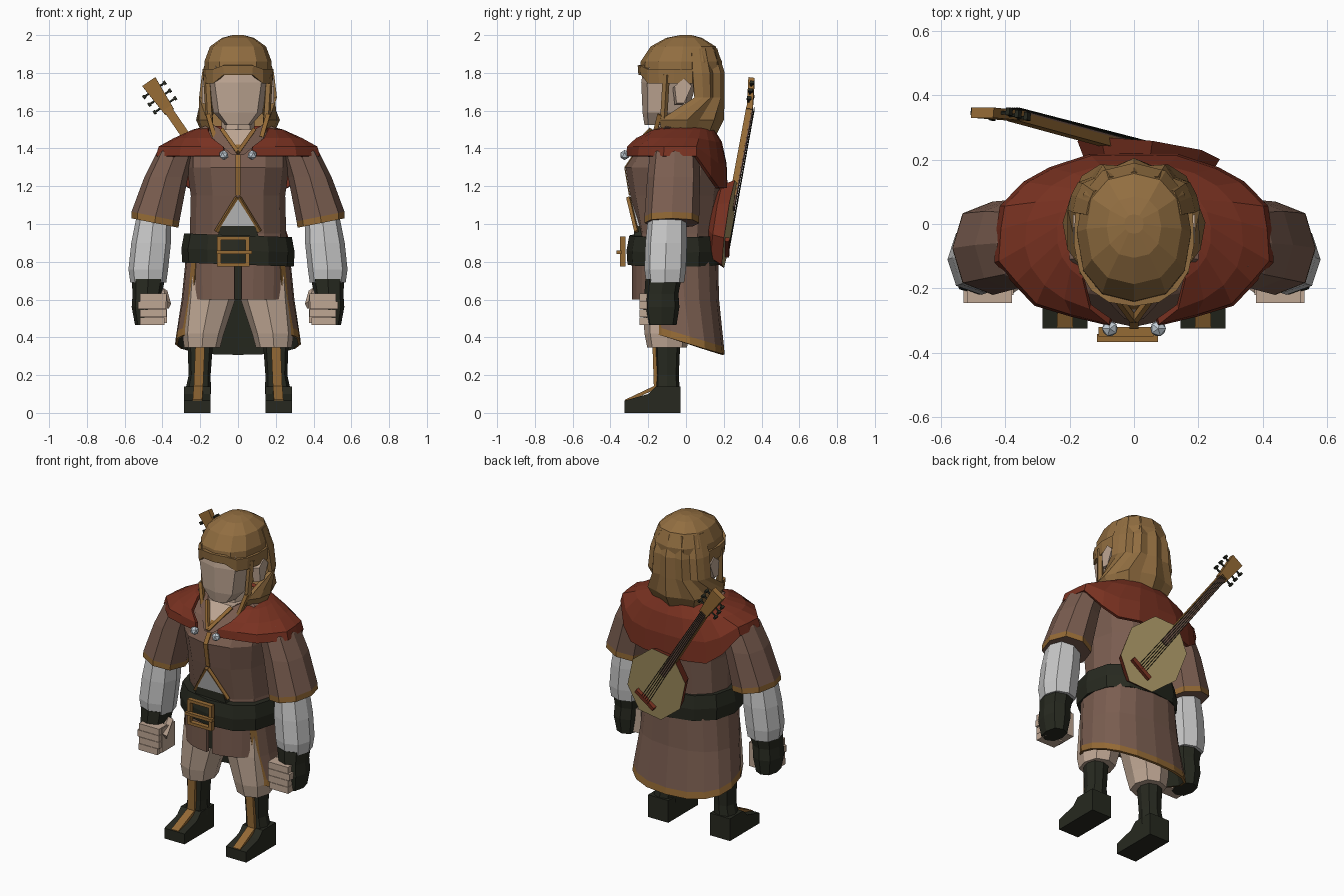
import bpy, bmesh
from math import sin, cos, radians, copysign
from mathutils import Vector, Matrix

if "Cube" in bpy.data.objects:
    bpy.data.objects.remove(bpy.data.objects["Cube"])


def mat(name, *c):
    m = bpy.data.materials.new(name)
    m.diffuse_color = (*c, 1)
    m.use_nodes = True
    m.node_tree.nodes["Principled BSDF"].inputs["Base Color"].default_value = m.diffuse_color
    return m


COAT = mat("coat brown", .195, .110, .080)
HAIR = mat("hair brown", .285, .155, .052)
TRIM = mat("trim tan", .300, .145, .036)
RED = mat("cape red", .190, .031, .015)
DARK = mat("dark leather", .020, .022, .014)
WHITE = mat("shirt white", .58, .58, .58)
SKIN = mat("skin beige", .52, .385, .295)
CREAM = mat("lute cream", .43, .33, .14)
SILVER = mat("silver", .55, .62, .68)


def finish(name, bm, mats, mirror=False, thick=0):
    me = bpy.data.meshes.new(name)
    bm.to_mesh(me)
    bm.free()
    for m in mats:
        me.materials.append(m)
    ob = bpy.data.objects.new(name, me)
    bpy.context.collection.objects.link(ob)
    if thick:
        s = ob.modifiers.new("thickness", 'SOLIDIFY')
        s.thickness, s.offset, s.material_offset = thick, -1, len(mats) - 1
    if mirror:
        ob.modifiers.new("mirror", 'MIRROR')
    return ob


def loft(name, rings, mats, angles=12, rule=None, sq=1, warp=None, mirror=False, thick=0):
    """Rings (cx, cy, z, rx, ry) bottom to top; angle 0 is the front. A list of angles is left open."""
    bm = bmesh.new()
    closed = isinstance(angles, int)
    grid = []
    for i, (cx, cy, z, rx, ry) in enumerate(rings):
        ang = [360 * k / angles for k in range(angles)] if closed else (angles(i) if callable(angles) else angles)
        row = []
        for j, a in enumerate(ang):
            s, c = sin(radians(a)), -cos(radians(a))
            p = Vector((cx + rx * copysign(abs(s) ** sq, s), cy + ry * copysign(abs(c) ** sq, c), z))
            if warp:
                warp(p, i, j)
            row.append(bm.verts.new(p))
        grid.append(row)
    n = len(grid[0])
    for i in range(len(grid) - 1):
        for j in range(n if closed else n - 1):
            k = (j + 1) % n
            f = bm.faces.new((grid[i][j], grid[i][k], grid[i + 1][k], grid[i + 1][j]))
            if rule:
                f.material_index = rule(i, j)
    if closed:
        bm.faces.new(grid[0][::-1])
        f = bm.faces.new(grid[-1])
        if rule:
            f.material_index = rule(len(grid), 0)
    return finish(name, bm, mats, mirror, thick)


def box(name, c, size, m, rot=None, mirror=False):
    bm = bmesh.new()
    bmesh.ops.create_cube(bm, size=1, matrix=Matrix.Translation(c) @ (rot or Matrix()) @ Matrix.Diagonal((*size, 1)))
    return finish(name, bm, [m], mirror)


def tube(name, a, b, r, m, n=4, mirror=False):
    a, b = Vector(a), Vector(b)
    bm = bmesh.new()
    q = (b - a).to_track_quat('Z', 'Y').to_matrix().to_4x4()
    bmesh.ops.create_cone(bm, cap_ends=True, segments=n, radius1=r, radius2=r, depth=(b - a).length,
                          matrix=Matrix.Translation((a + b) / 2) @ q)
    return finish(name, bm, [m], mirror)


def slab(name, pts, d, m, mirror=False):
    """Polygon extruded by the vector d."""
    bm = bmesh.new()
    f = bm.faces.new([bm.verts.new(p) for p in pts])
    r = bmesh.ops.extrude_face_region(bm, geom=[f])
    bmesh.ops.translate(bm, verts=[v for v in r['geom'] if isinstance(v, bmesh.types.BMVert)], vec=d)
    bmesh.ops.recalc_face_normals(bm, faces=bm.faces)
    return finish(name, bm, [m], mirror)


def span(a, b, n):
    return [a + (b - a) * k / n for k in range(n + 1)]


# boots with a tan stripe down the front
foot = [(-.325, 0), (-.325, .065), (-.2, .1), (-.16, .14), (-.03, .14), (-.03, 0)]
slab("foot", [(.145, y, z) for y, z in foot], (.14, 0, 0), DARK, True)
loft("boot_shaft", [(.213, -.1, .1, .07, .068), (.203, -.1, .2, .058, .062), (.2, -.1, .38, .068, .07)],
     [DARK], 8, sq=.8, mirror=True)
slab("boot_stripe", [(.185, -.17, .13), (.235, -.17, .13), (.225, -.178, .37), (.175, -.178, .37)],
     (0, .03, 0), TRIM, True)
slab("toe_stripe", [(.19, -.322, .07), (.24, -.322, .07), (.235, -.17, .142), (.185, -.17, .142)],
     (0, 0, -.02), TRIM, True)

# trousers
loft("trouser_leg", [(.19, -.1, .345, .095, .105), (.185, -.1, .42, .11, .12), (.15, -.09, .6, .135, .14),
                     (.14, -.07, .8, .13, .15)], [SKIN], 8, sq=.85, mirror=True)

# coat body, front flaps and open skirt with dark lining
body = [(0, -.055, .78, .275, .22), (0, -.05, .95, .255, .205), (0, -.06, 1.15, .25, .235),
        (0, -.06, 1.3, .27, .26), (0, -.035, 1.42, .27, .205), (0, -.02, 1.5, .13, .12)]
loft("coat_body", body, [COAT], 12, sq=.9)
loft("coat_front_edge", [(0, cy, z, rx, ry + .007) for _, cy, z, rx, ry in body[2:5]], [TRIM], [-3, 0, 3], thick=.006)
loft("front_flap", [(0, -.06, .6, .27, .225), (0, -.06, .82, .275, .225)], [COAT, DARK], [3, 15, 28, 42, 54],
     sq=.9, mirror=True, thick=.02)
box("flap_gap", (0, -.22, .7), (.09, .02, .2), DARK)


def hem(p, i, j):
    if i < 2:
        p.z += .3 * (.2 - p.y)


skirt_cols = [50, 60] + span(75, 285, 10) + [300, 310]
loft("coat_skirt", [(0, -.01, .31, .335, .215), (0, -.012, .35, .33, .213), (0, -.04, .6, .3, .215),
                    (0, -.055, .82, .278, .225)], [COAT, TRIM, DARK], skirt_cols,
     rule=lambda i, j: 1 if i == 0 or j in (0, len(skirt_cols) - 2) else 0, sq=.85, warp=hem, thick=.015)

# shirt showing at the belly and neck, with coat edges
slab("belly_shirt", [(0, -.31, 1.13), (-.09, -.277, .99), (.09, -.277, .99)], (0, .05, 0), WHITE)
slab("waistcoat", [(-.09, -.275, .99), (.09, -.275, .99), (.11, -.275, .93), (-.11, -.275, .93)], (0, .06, 0), DARK)
tube("belly_edge", (.005, -.305, 1.14), (.115, -.262, .96), .013, TRIM, mirror=True)
loft("neck", [(0, -.04, 1.42, .1, .14), (0, -.05, 1.48, .09, .1), (0, -.05, 1.58, .085, .085)], [SKIN], 8)
slab("neck_opening", [(0, -.285, 1.37), (.085, -.17, 1.5), (-.085, -.17, 1.5)], (0, .1, 0), SKIN)
slab("collar", [(0, -.3, 1.365), (.03, -.295, 1.365), (.2, -.11, 1.51), (.14, -.1, 1.53), (.07, -.2, 1.49)],
     (0, .03, 0), COAT, True)
tube("collar_edge", (0, -.3, 1.38), (.085, -.185, 1.5), .014, TRIM, mirror=True)

# belt and buckle
loft("belt", [(0, -.065, .785, .295, .245), (0, -.065, .86, .3, .25), (0, -.065, .94, .285, .235)], [DARK], 12, sq=.88,
     warp=lambda p, i, j: setattr(p, "z", p.z - .035 * p.x))
for z in (.785, .925):
    box("buckle_bar", (-.025, -.335, z), (.17, .03, .018), TRIM)
for x in (-.1, .05):
    box("buckle_side", (x, -.335, .855), (.02, .03, .14), TRIM)
box("buckle_prong", (-.02, -.355, .85), (.19, .025, .018), TRIM)

# sleeves, shirt forearms, gloves and fists
loft("coat_sleeve", [(.44, -.075, 1.005, .125, .145), (.437, -.075, 1.04, .127, .145), (.38, -.065, 1.25, .115, .14),
                     (.33, -.06, 1.38, .1, .13), (.28, -.05, 1.43, .1, .11)], [COAT, TRIM], 8,
     rule=lambda i, j: int(i == 0), sq=.85, mirror=True,
     warp=lambda p, i, j: setattr(p, "z", p.z + (.2 * (p.x - .44) if i < 2 else 0)))
loft("shirt_forearm", [(.475, -.11, .69, .095, .1), (.475, -.11, .76, .105, .11), (.46, -.105, .9, .105, .11),
                       (.445, -.1, 1.05, .09, .1)], [WHITE], 8, sq=.85, mirror=True)
loft("glove", [(.485, -.13, .465, .06, .08), (.485, -.13, .56, .078, .095), (.48, -.13, .63, .078, .09),
               (.475, -.12, .71, .088, .095)], [DARK], 8, sq=.8, mirror=True)
box("palm", (.435, -.155, .55), (.12, .13, .15), SKIN, mirror=True)
for k in range(4):
    box("finger", (.455 - .006 * (k % 2), -.205, .485 + .042 * k), (.15 - .01 * abs(k - 2), .08, .04), SKIN, mirror=True)
tube("thumb", (.4, -.11, .64), (.38, -.2, .57), .027, SKIN, 5, True)

# cape with folds, lower at the back, and two clasps
def drape(p, i, j):
    k = min(1, max(0, (p.y - .06) / .1))
    p.z -= k * (.17, .09, .02, 0, 0)[i]
    if i < 2 and j % 2:
        p.x *= .965
        p.y += .008


cape_start = [8, 9, 22, 40, 60]
loft("cape", [(0, -.05, 1.36, .445, .27), (0, -.05, 1.41, .43, .265), (0, -.045, 1.455, .34, .235),
              (0, -.03, 1.5, .24, .18), (0, -.01, 1.52, .16, .13)], [RED],
     lambda i: span(cape_start[i], 360 - cape_start[i], 20), sq=.92, warp=drape, thick=.02)
bm = bmesh.new()
bmesh.ops.create_icosphere(bm, subdivisions=1, radius=.027, matrix=Matrix.Translation((.075, -.325, 1.365)))
finish("cape_clasp", bm, [SILVER], True)

# head and ears
loft("head", [(0, -.13, 1.525, .07, .09), (0, -.11, 1.59, .13, .12), (0, -.09, 1.75, .158, .147),
              (0, -.08, 1.86, .15, .14)], [SKIN], 8, sq=.7)
slab("ear", [(.15, -.06, 1.63), (.15, -.07, 1.72), (.15, -.02, 1.76), (.15, .02, 1.72), (.15, -.02, 1.63)],
     (.04, .01, .01), SKIN, True)


# hair: crown, brim fold, back curtain swept round the ears, side locks
def arch(p, i, j):
    if p.y < -.1 and abs(p.x) < .1:
        p.z += .045 if i == 0 else .02


loft("hair_crown", [(0, -.03, 1.76, .178, .215), (0, -.025, 1.86, .178, .215), (0, -.015, 1.94, .148, .172),
                    (0, -.01, 1.985, .085, .095), (0, 0, 2.0, .03, .03)], [HAIR], 12, sq=.85,
     warp=lambda p, i, j: arch(p, i, j) if i == 0 else None)
loft("hair_brim", [(0, -.03, 1.745, .184, .222), (0, -.03, 1.82, .188, .226)], [HAIR], span(-105, 105, 10),
     sq=.85, warp=arch, thick=.02)


def strands(p, i, j):
    if j % 2 and 1 < j < 11:
        p.x *= .93
        p.y -= .018


hair_start = [48, 45, 98, 98, 98]
loft("hair_back", [(0, -.01, 1.46, .18, .165), (0, .005, 1.55, .222, .195), (0, .01, 1.67, .208, .195),
                   (0, 0, 1.8, .192, .205), (0, 0, 1.93, .15, .165)], [HAIR],
     lambda i: span(hair_start[i], 360 - hair_start[i], 12), sq=.88, warp=strands, thick=.03)
tube("side_lock", (.165, -.105, 1.79), (.15, -.12, 1.54), .02, HAIR, 5, True)
tube("side_lock_edge", (.16, -.14, 1.58), (.125, -.17, 1.46), .016, TRIM, 4, True)

# lute slung on the back: built flat (y along the neck, z outward), then placed
u = Vector((-.515, .14, .75)).normalized()
n = (Vector((0, 1, 0)) - u * u.y).normalized()
place = Matrix.Translation((.045, .225, 1.0)) @ Matrix((u.cross(n), u, n)).transposed().to_4x4()
lute = [
    loft("lute_body", [(0, 0, -.09, .11, .15), (0, 0, -.06, .17, .23), (0, 0, .005, .2, .265)], [RED, CREAM], 8,
         rule=lambda i, j: int(i == 3)),
    box("lute_bridge", (0, -.15, .015), (.15, .025, .025), RED),
    box("lute_neck", (0, .46, -.004), (.046, .58, .03), TRIM),
    box("lute_fretboard", (0, .42, .013), (.042, .64, .008), COAT),
    slab("lute_headstock", [(-.028, .73, -.015), (.028, .73, -.015), (.042, .92, -.035), (-.042, .92, -.035)],
         (0, 0, .032), TRIM)]
for k in range(5):
    x = .014 * (k - 2)
    lute.append(tube("lute_string", (x, -.15, .026), (x * .6, .75, .022), .0018, DARK, 3))
for k in range(3):
    y = .77 + .05 * k
    lute.append(tube("lute_peg_shaft", (-.068, y, -.012), (.068, y, -.012), .006, DARK, 5))
    for s in (-1, 1):
        lute.append(box("lute_peg", (s * .066, y, -.008), (.014, .018, .024), DARK))
for ob in lute:
    ob.matrix_world = place
